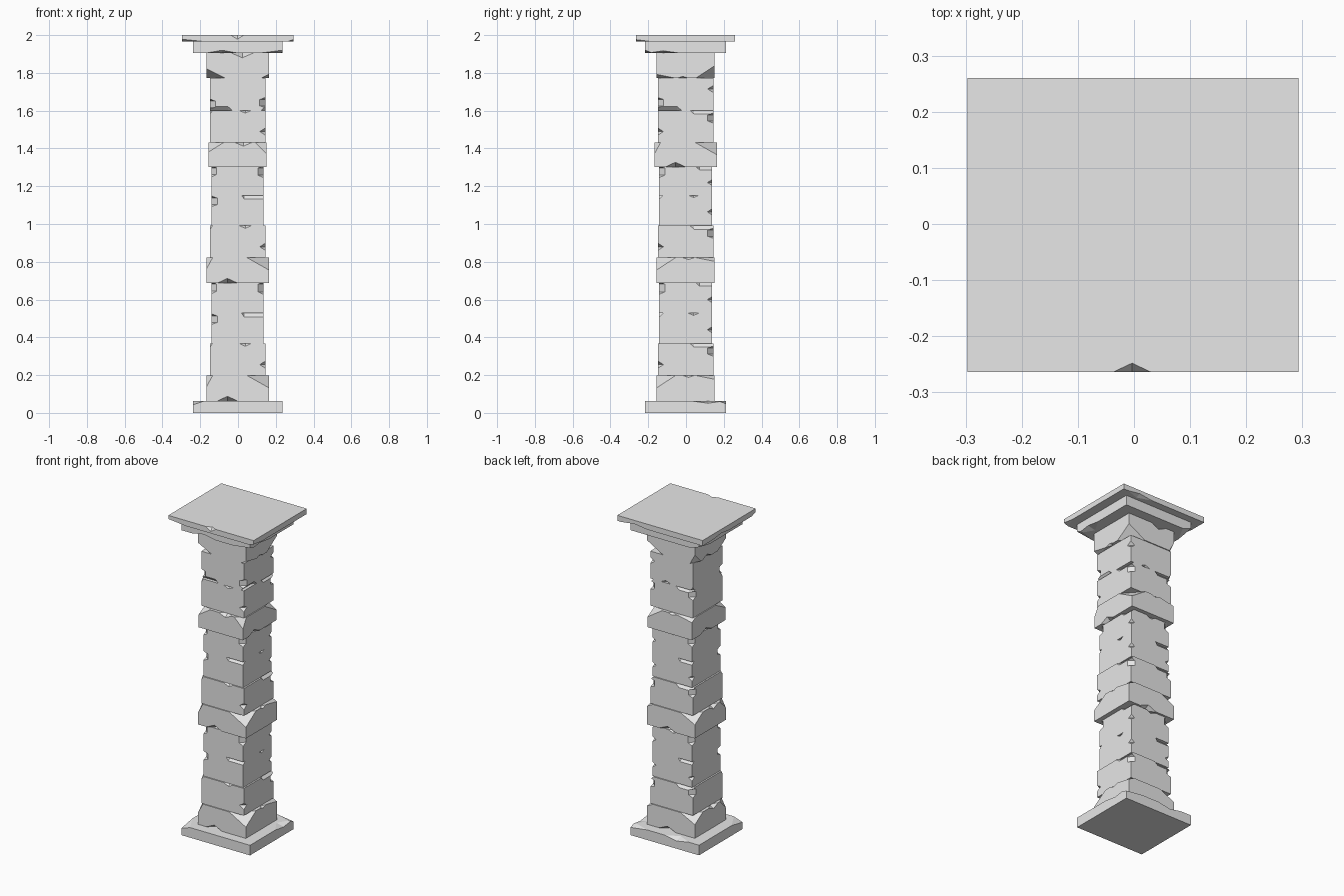
import bpy, bmesh
from mathutils import Vector, Matrix
from math import pi

if "Cube" in bpy.data.objects:
    bpy.data.objects.remove(bpy.data.objects["Cube"], do_unlink=True)

stone = bpy.data.materials.new("grey_stone")
stone.use_nodes = True
GREY = (0.8, 0.8, 0.8, 1)
stone.diffuse_color = GREY
stone.node_tree.nodes["Principled BSDF"].inputs["Base Color"].default_value = GREY

X, Y, Z = range(3)


def add_chip(bm, half, axis, s1, s2, start, end, d1, d2, flat=0):
    """Wedge that breaks away part of one block edge.
    start/end run along the edge from -1 to 1, d1/d2 are the depths."""
    a, b = [i for i in range(3) if i != axis]

    def point(t, in1, in2):
        p = Vector()
        p[axis] = t * half[axis]
        p[a] = s1 * (half[a] - in1)
        p[b] = s2 * (half[b] - in2)
        return p

    mid, run = (start + end) / 2, (end - start) / 2 * flat
    pts = []
    for tip, t in ((start, mid - run), (end, mid + run)):
        c, d = point(t, d1, 0), point(t, 0, d2)
        m = (c + d) / 2
        pts += [m + (point(tip, 0, 0) - m) * 1.5, c + (c - d) * .4, d + (d - c) * .4]
    verts = [bm.verts.new(p) for p in pts]
    if not flat:
        for v in verts[4:]:
            bm.verts.remove(v)
        verts = verts[:4]
    bmesh.ops.convex_hull(bm, input=verts)


def mesh_object(bm, name):
    bmesh.ops.recalc_face_normals(bm, faces=bm.faces)
    me = bpy.data.meshes.new(name)
    bm.to_mesh(me)
    bm.free()
    ob = bpy.data.objects.new(name, me)
    bpy.context.collection.objects.link(ob)
    return ob


def block(name, kind, bottom, top, turn=None):
    hx, hy, chips = kind
    half = Vector((hx, hy, (top - bottom) / 2))
    bm = bmesh.new()
    bmesh.ops.create_cube(bm, size=2, matrix=Matrix.Diagonal(half).to_4x4())
    ob = mesh_object(bm, name)
    bm = bmesh.new()
    for chip in chips:
        add_chip(bm, half, *chip)
    cutter = mesh_object(bm, "chip_cutter")
    cutter.hide_render = True
    mod = ob.modifiers.new("chips", "BOOLEAN")
    mod.operation, mod.solver, mod.use_self = "DIFFERENCE", "EXACT", True
    mod.object = cutter
    # bake the chips and drop the cutter
    bpy.context.view_layer.update()
    baked = bpy.data.meshes.new_from_object(ob.evaluated_get(bpy.context.evaluated_depsgraph_get()))
    ob.modifiers.clear()
    ob.data = baked
    bpy.data.objects.remove(cutter, do_unlink=True)
    if turn:
        baked.transform(turn)
    baked.materials.clear()
    baked.materials.append(stone)
    ob.location = (-.002, -.002, (bottom + top) / 2)


# Block kinds: half width, half depth, chips
SLAB = (.237, .215, [
    (Y, 1, 1, .15, .95, .05, .012),
    (Y, -1, 1, -1.5, -.5, .06, .02),
    (X, 1, 1, .5, 1.5, .04, .015),
    (X, 1, 1, -.7, 0, .04, .015)])
CAP = (.295, .262, [
    (X, -1, 1, -.12, .11, .016, .022),
    (X, -1, -1, -1.4, -.6, .04, .012),
    (X, 1, -1, .3, .9, .03, .012),
    (Y, 1, -1, -1.3, -.7, .03, .01),
    (Y, -1, -1, 0, .6, .03, .01)])
WIDE = (.165, .153, [
    (X, -1, -1, -.65, 0, .04, .025),
    (X, -1, 1, .3, 1.7, .1, .065),
    (X, -1, 1, -1.2, -.8, .06, .06),
    (X, 1, 1, -1.6, -.4, .08, .05),
    (X, 1, -1, -.2, .5, .04, .025),
    (Y, 1, 1, .35, 1.65, .04, .02),
    (Y, 1, 1, -.1, .3, .015, .01),
    (Y, -1, 1, -.5, .1, .03, .02)])
MIDDLE = (.147, .147, [
    (X, -1, 1, .05, .5, .02, .015),
    (X, 1, 1, -1.2, -.2, .02, .02, .7),
    (Y, 1, 1, .15, 1.2, .02, .02, .7),
    (Z, 1, -1, -.55, -.1, .03, .03),
    (Z, 1, 1, .2, .85, .03, .03, .6),
    (Z, -1, 1, .3, .95, .03, .03, .6),
    (Z, -1, -1, .75, 1.25, .015, .015)])
NARROW_LOW = (.137, .14, [
    (X, -1, 1, .15, 1.2, .02, .02, .8),
    (X, 1, 1, -1.2, -.3, .02, .02, .8),
    (Y, 1, 1, .1, .5, .02, .012),
    (Z, -1, -1, .25, .95, .03, .03, .6),
    (Z, 1, 1, -.3, .1, .025, .025),
    (Z, -1, 1, -.5, -.1, .025, .025)])
NARROW_HIGH = (.137, .14, [
    (Z, 1, -1, .25, 1.1, .03, .03, .6),
    (Z, -1, -1, .3, 1.1, .025, .025, .6),
    (Z, -1, 1, .25, 1.1, .03, .03, .6),
    (Z, 1, 1, -.3, .1, .025, .025),
    (Y, 1, 1, .4, 1.2, .02, .015, .7),
    (X, 1, 1, -.3, .2, .02, .015)])

quarter = Matrix.Rotation(pi / 2, 4, "Z")
flip = Matrix.Rotation(pi, 4, "X")

# Base and two repeated shaft sections
block("base_slab", SLAB, 0, .063)
for name, z in (("lower", .063), ("upper", .687)):
    block(name + "_band", WIDE, z, z + .135)
    block(name + "_shaft_block", MIDDLE, z + .135, z + .305)
    block(name + "_neck_low", NARROW_LOW, z + .305, z + .465)
    block(name + "_neck_high", NARROW_HIGH, z + .465, z + .615 if z > .5 else .687)

# Head of the column
block("collar_band", WIDE, 1.302, 1.432, quarter)
block("head_shaft_low", MIDDLE, 1.432, 1.602)
block("head_shaft_high", MIDDLE, 1.602, 1.772, flip)
block("top_band", WIDE, 1.772, 1.905, flip)
block("capital_slab", SLAB, 1.905, 1.966, flip)
block("cap_plate", CAP, 1.966, 2)
